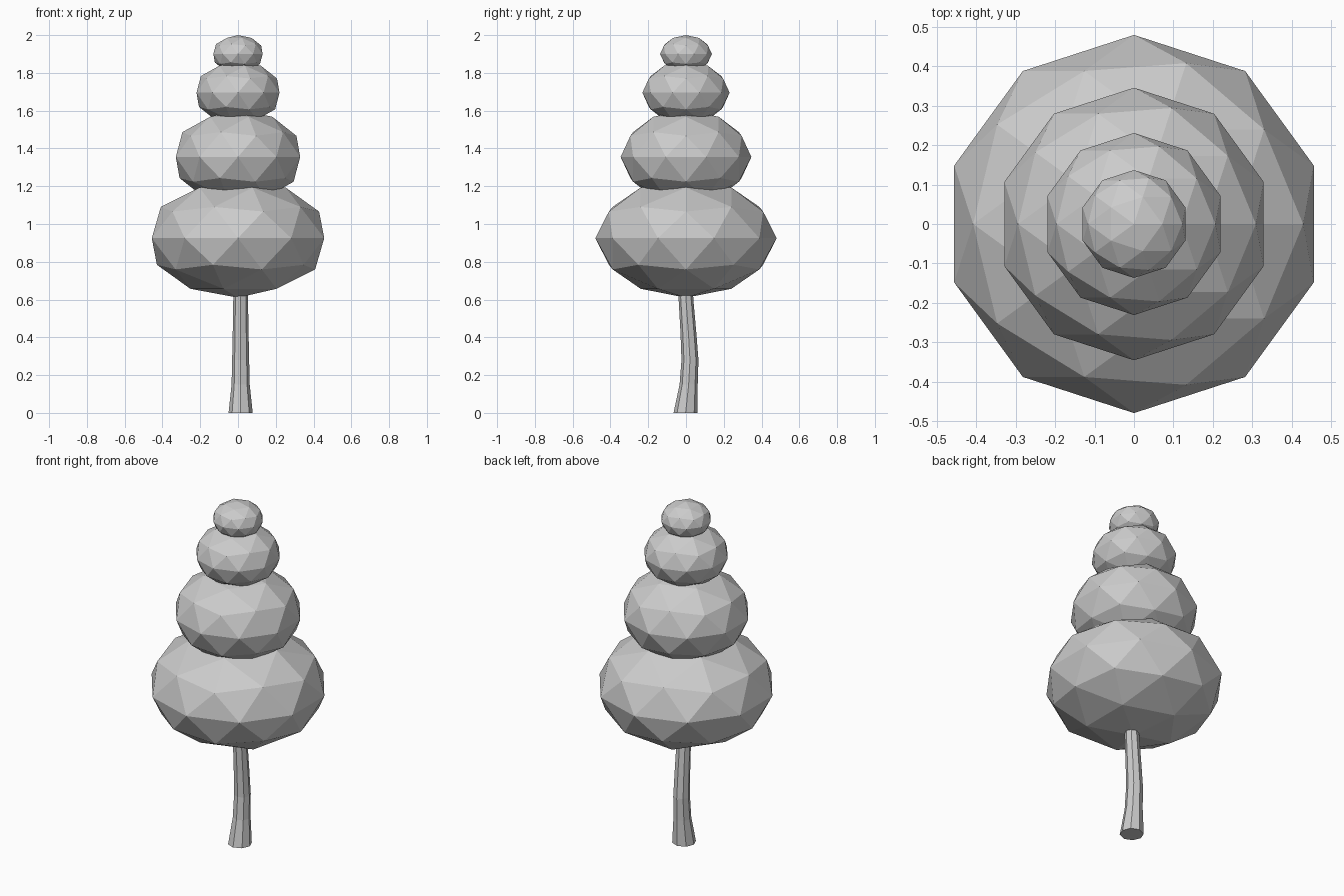
import bpy, bmesh, math

cube = bpy.data.objects.get("Cube")
if cube:
    bpy.data.objects.remove(cube, do_unlink=True)

# One plain grey for the whole tree
grey = bpy.data.materials.new("plain_grey")
grey.use_nodes = True
colour = (0.6, 0.6, 0.6, 1)
grey.diffuse_color = colour
grey.node_tree.nodes["Principled BSDF"].inputs["Base Color"].default_value = colour


def add_object(name, bm):
    bmesh.ops.recalc_face_normals(bm, faces=bm.faces)
    mesh = bpy.data.meshes.new(name)
    bm.to_mesh(mesh)
    bm.free()
    mesh.materials.append(grey)
    obj = bpy.data.objects.new(name, mesh)
    bpy.context.collection.objects.link(obj)
    return obj


# Foliage: faceted, flattened balls, each as (centre z, radius, half height)
tiers = {
    "bottom_foliage": (0.925, 0.48, 0.315),
    "lower_middle_foliage": (1.355, 0.346, 0.25),
    "upper_middle_foliage": (1.695, 0.231, 0.168),
    "top_foliage": (1.90, 0.137, 0.10),
}
for name, (z, radius, half_height) in tiers.items():
    bm = bmesh.new()
    bmesh.ops.create_icosphere(bm, subdivisions=2, radius=1)
    bmesh.ops.scale(bm, vec=(radius, radius, half_height), verts=bm.verts)
    bmesh.ops.translate(bm, vec=(0, 0, z), verts=bm.verts)
    add_object(name, bm)

# Trunk: bent eight-sided tube, rings as (z, centre y, radius)
sides = 8
rings = [(0, -0.002, 0.064), (0.15, 0.014, 0.048), (0.28, 0.021, 0.045),
         (0.42, 0.013, 0.042), (0.6, 0, 0.039), (0.7, -0.004, 0.038)]
bm = bmesh.new()
loops = []
for z, y, r in rings:
    angles = [math.tau * i / sides for i in range(sides)]
    loops.append([bm.verts.new((0.014 + r * math.cos(a), y + r * math.sin(a), z))
                  for a in angles])
for low, high in zip(loops, loops[1:]):
    for i in range(sides):
        j = (i + 1) % sides
        bm.faces.new((low[i], low[j], high[j], high[i]))
bm.faces.new(loops[0])
bm.faces.new(loops[-1])
add_object("trunk", bm)
